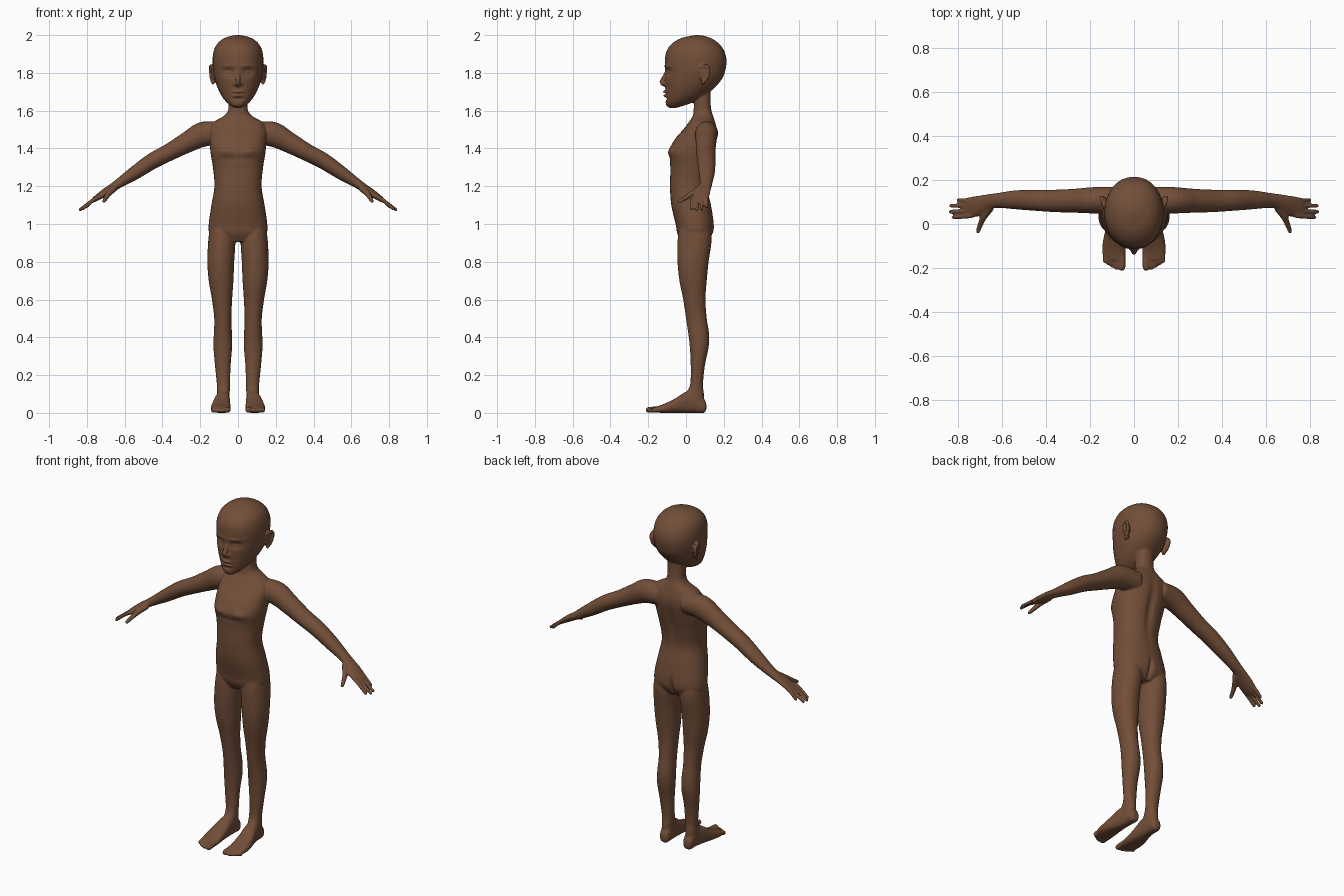
import bpy, bmesh, math
from mathutils import Vector

skin = bpy.data.materials.new("brown_skin")
skin.diffuse_color = (0.17, 0.077, 0.040, 1)
bm = bmesh.new()
SEG = 32


def spline(rows, steps=5):
    """Catmull-Rom resampling of rows of numbers."""
    out = []
    for i in range(len(rows) - 1):
        p = [rows[max(0, min(len(rows) - 1, i + k))] for k in (-1, 0, 1, 2)]
        for s in range(steps):
            t = s / steps
            out.append([0.5 * (2 * b + (c - a) * t + (2 * a - 5 * b + 4 * c - d) * t * t
                               + (3 * b - a - 3 * c + d) * t ** 3) for a, b, c, d in zip(*p)])
    return out + [list(rows[-1])]


def loft(rings, n=2.0):
    """Skin closed superellipse rings, each given as (centre, half axis u, half axis v)."""
    prev, e = None, 2 / n
    for c, u, v in rings:
        ring = []
        for k in range(SEG):
            a = 2 * math.pi * k / SEG
            x, y = math.cos(a), math.sin(a)
            ring.append(bm.verts.new(c + u * math.copysign(abs(x) ** e, x)
                                     + v * math.copysign(abs(y) ** e, y)))
        if prev:
            for k in range(SEG):
                j = (k + 1) % SEG
                bm.faces.new((prev[k], prev[j], ring[j], ring[k]))
        else:
            bm.faces.new(ring[::-1])
        prev = ring
    bm.faces.new(prev)


def column(rows, n=2.0, s=1):
    """Rows of z, x0, x1, y0, y1."""
    loft([(Vector((s * (a + b) / 2, (c + d) / 2, z)), Vector(((b - a) / 2, 0, 0)),
           Vector((0, (d - c) / 2, 0))) for z, a, b, c, d in spline(rows)], n)


def tube(rows, n=2.0, s=1):
    """Rows of x, y, z, horizontal radius, other radius, with rounded end."""
    pts = spline(rows)
    d = (Vector(pts[-1][:3]) - Vector(pts[-2][:3])).normalized()
    r0, r1 = pts[-1][3:]
    for a in (30, 60, 80):
        q = Vector(rows[-1][:3]) + d * min(r0, r1) * math.sin(math.radians(a))
        f = math.cos(math.radians(a))
        pts.append([*q, r0 * f, r1 * f])
    rings = []
    for i, p in enumerate(pts):
        t = Vector(pts[min(i + 1, len(pts) - 1)][:3]) - Vector(pts[max(i - 1, 0)][:3])
        ref = Vector((0, 0, 1)) if abs(t.normalized().z) < 0.95 else Vector((1, 0, 0))
        u = t.cross(ref).normalized()
        v = t.cross(u).normalized()
        rings.append((Vector((s * p[0], p[1], p[2])),
                      Vector((s * u.x, u.y, u.z)) * p[3], Vector((s * v.x, v.y, v.z)) * p[4]))
    loft(rings, n)


# torso and neck: z, half width, front y, back y
torso = [(.905, .10, -.02, .11), (.95, .150, -.046, .142), (1.0, .155, -.055, .148),
         (1.1, .141, -.078, .133), (1.2, .125, -.085, .115), (1.3, .133, -.083, .13),
         (1.38, .146, -.092, .15), (1.45, .15, -.058, .165), (1.5, .15, -.015, .165),
         (1.54, .13, .015, .155), (1.57, .078, .035, .145), (1.6, .053, .04, .135),
         (1.65, .05, .042, .13), (1.72, .05, .04, .13)]
column([(z, -w, w, a, b) for z, w, a, b in torso], 2.3)

# head
head = [(1.615, .02, -.09, -.05), (1.63, .043, -.106, 0), (1.65, .066, -.108, .05),
        (1.68, .088, -.108, .10), (1.72, .108, -.11, .15), (1.76, .122, -.112, .185),
        (1.80, .13, -.112, .205), (1.86, .135, -.112, .215), (1.91, .13, -.105, .205),
        (1.95, .113, -.08, .18), (1.98, .08, -.035, .14), (1.995, .04, .02, .10),
        (2.0, .01, .05, .07)]
column([(z, -w, w, a, b) for z, w, a, b in head], 2.1)

# nose
tube([(0, -.10, 1.81, .010, .010), (0, -.115, 1.78, .011, .011), (0, -.127, 1.752, .014, .013),
      (0, -.116, 1.737, .012, .010)])

for s in (1, -1):
    # nostril wing
    tube([(.008, -.118, 1.743, .009, .009), (.017, -.110, 1.742, .009, .009)], s=s)
    # ear: lobe plate and rim
    tube([(.125, .09, 1.745, .008, .006), (.132, .095, 1.77, .022, .008),
          (.136, .10, 1.81, .027, .008), (.138, .10, 1.83, .012, .006)], s=s)
    tube([(.13, .07, 1.80, .006, .006), (.137, .075, 1.83, .007, .007),
          (.145, .105, 1.838, .008, .008), (.148, .122, 1.815, .008, .008),
          (.143, .112, 1.775, .008, .008), (.133, .088, 1.745, .008, .008)], s=s)
    # leg
    column([(1.0, .03, .145, -.03, .125), (.92, .014, .157, -.044, .136),
            (.8, .02, .162, -.045, .12), (.7, .024, .155, -.035, .11),
            (.6, .031, .138, -.015, .103), (.5, .035, .126, 0, .11),
            (.42, .032, .128, .012, .122), (.35, .031, .13, .02, .12),
            (.25, .039, .122, .025, .10), (.15, .042, .112, .022, .09),
            (.1, .044, .112, .0, .095), (.04, .046, .112, 0, .095)], 2.1, s)
    # foot, lofted front to back: y, x0, x1, z0, z1
    foot = [(.108, .062, .092, .02, .045), (.095, .049, .105, 0, .075), (.05, .044, .112, 0, .115),
            (0, .042, .122, 0, .112), (-.06, .040, .138, 0, .075), (-.12, .038, .145, 0, .046),
            (-.165, .042, .138, .002, .032)]
    loft([(Vector((s * (a + b) / 2, y, (c + d) / 2)), Vector(((b - a) / 2, 0, 0)),
           Vector((0, 0, (d - c) / 2))) for y, a, b, c, d in spline(foot)], 2.5)
    # toes
    for x, y, r in ((.055, -.198, .016), (.080, -.198, .011), (.099, -.19, .010),
                    (.117, -.178, .010), (.133, -.165, .009)):
        tube([(x, -.13, .02, r, r), (x, -.17, .018, r, r), (x, y, r, r, r)], s=s)
    # arm and palm
    tube([(.08, .11, 1.48, .06, .058), (.18, .108, 1.476, .06, .066), (.26, .106, 1.437, .055, .056),
          (.36, .105, 1.382, .051, .046), (.45, .108, 1.335, .048, .043),
          (.54, .11, 1.275, .043, .037), (.62, .107, 1.222, .034, .027),
          (.66, .10, 1.196, .036, .022), (.71, .083, 1.163, .046, .019),
          (.755, .073, 1.133, .046, .014), (.77, .072, 1.123, .040, .010)], s=s)
    # fingers
    for y0, x, y, z in ((.108, .80, .108, 1.093), (.084, .832, .083, 1.078),
                        (.060, .836, .056, 1.076), (.038, .822, .030, 1.080)):
        tube([(.735, y0, 1.147, .011, .011), (.77, (y0 + y) / 2, 1.124, .0105, .0105),
              (x, y, z, .009, .009)], s=s)
    # thumb
    tube([(.655, .075, 1.19, .02, .018), (.685, .03, 1.16, .015, .015),
          (.70, -.005, 1.137, .012, .012), (.71, -.033, 1.12, .010, .010)], s=s)

bmesh.ops.recalc_face_normals(bm, faces=bm.faces)
mesh = bpy.data.meshes.new("body")
bm.to_mesh(mesh)
bm.free()
body = bpy.data.objects.new("body", mesh)
bpy.context.collection.objects.link(body)

# fuse all parts into one skin and soften the joins
rm = body.modifiers.new("fuse", 'REMESH')
rm.mode, rm.voxel_size = 'VOXEL', 0.005
sm = body.modifiers.new("soften", 'SMOOTH')
sm.factor, sm.iterations = 0.5, 6
dg = bpy.context.evaluated_depsgraph_get()
fused = bpy.data.meshes.new_from_object(body.evaluated_get(dg))
body.modifiers.clear()
body.data = fused

# sculpted dents and swells along y: centre, radii, push
bumps = [((.052, -.10, 1.805), (.030, .05, .018), .016),     # eye socket
         ((.052, -.10, 1.803), (.018, .05, .008), -.008),    # eyelid
         ((.05, -.10, 1.836), (.035, .05, .008), -.005),     # brow
         ((0, -.11, 1.700), (.026, .04, .007), -.014),       # upper lip
         ((0, -.11, 1.680), (.024, .04, .007), -.013),       # lower lip
         ((0, -.11, 1.690), (.030, .04, .0035), .007),       # mouth line
         ((0, -.11, 1.662), (.030, .04, .007), .007),        # chin crease
         ((.07, -.09, 1.385), (.045, .05, .022), -.010),     # chest
         ((.0, -.09, 1.345), (.09, .05, .018), .005),        # under the chest
         ((0, .15, 1.33), (.022, .06, .14), -.012),          # spine
         ((0, .15, .96), (.012, .06, .05), -.020)]           # seat cleft
for v in fused.vertices:
    x, y, z = abs(v.co.x), v.co.y, v.co.z
    if x < 0.2 and z > 0.8:
        for c, r, push in bumps:
            q = ((x - c[0]) / r[0]) ** 2 + ((y - c[1]) / r[1]) ** 2 + ((z - c[2]) / r[2]) ** 2
            if q < 9:
                v.co.y += push * math.exp(-q)

fused.materials.clear()
fused.materials.append(skin)
for p in fused.polygons:
    p.use_smooth = True
    p.material_index = 0
